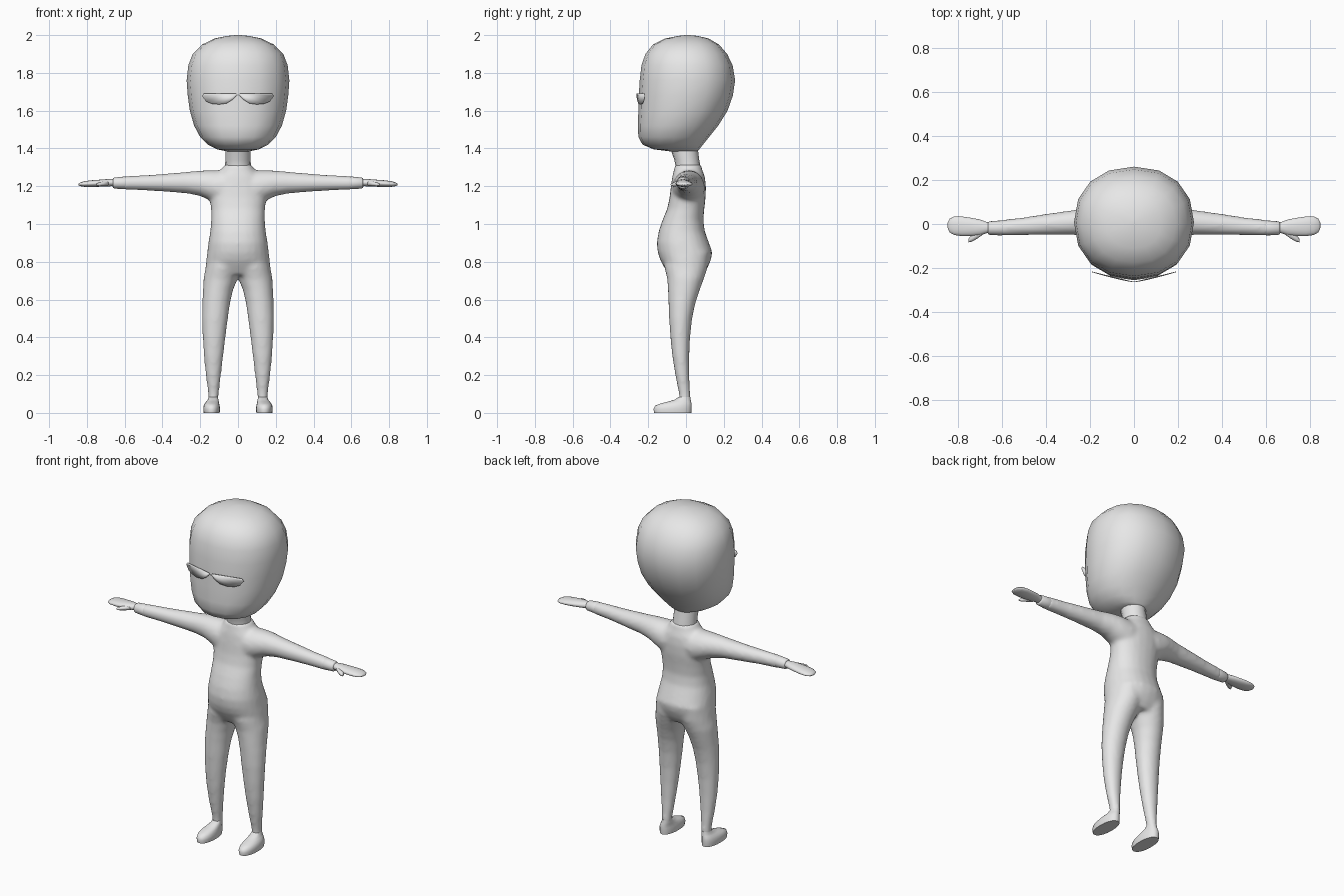
import bpy, bmesh, math

grey = bpy.data.materials.new("light grey")
grey.diffuse_color = (0.8, 0.8, 0.8, 1)


def loft(bm, axis, stations, sides=16, power=2.0):
    """Skin rounded rings; station = (position, a_min, a_max, b_min, b_max)."""
    rings = []
    for pos, a0, a1, b0, b1 in stations:
        ring = []
        for i in range(sides):
            t = 2 * math.pi * i / sides
            c, s = math.cos(t), math.sin(t)
            a = (a0 + a1) / 2 + (a1 - a0) / 2 * math.copysign(abs(c) ** (2 / power), c)
            b = (b0 + b1) / 2 + (b1 - b0) / 2 * math.copysign(abs(s) ** (2 / power), s)
            ring.append(bm.verts.new((a, b, pos) if axis == "z" else (pos, a, b)))
        rings.append(ring)
    faces = [bm.faces.new(rings[0]), bm.faces.new(rings[-1])]
    for r, q in zip(rings, rings[1:]):
        for i in range(sides):
            j = (i + 1) % sides
            faces.append(bm.faces.new((r[i], r[j], q[j], q[i])))
    bmesh.ops.recalc_face_normals(bm, faces=faces)


def finish(bm, name, mirror=False, angle=60):
    me = bpy.data.meshes.new(name)
    bm.to_mesh(me)
    bm.free()
    ob = bpy.data.objects.new(name, me)
    bpy.context.collection.objects.link(ob)
    me.materials.append(grey)
    if mirror:
        ob.modifiers.new("mirror", "MIRROR")
    bpy.ops.object.select_all(action="DESELECT")
    ob.select_set(True)
    bpy.context.view_layer.objects.active = ob
    bpy.ops.object.shade_smooth_by_angle(angle=math.radians(angle))
    return ob


def flip(stations):
    return [(p, -a1, -a0, b0, b1) for p, a0, a1, b0, b1 in stations]


# Head: large egg with a flat face and a sloping back
bm = bmesh.new()
loft(bm, "z", [
    (1.385, -.06, .06, -.09, .06), (1.395, -.11, .11, -.17, .07),
    (1.42, -.16, .16, -.23, .09), (1.46, -.20, .20, -.252, .122),
    (1.52, -.232, .232, -.255, .17), (1.60, -.255, .255, -.252, .22),
    (1.68, -.266, .266, -.25, .248), (1.76, -.272, .272, -.245, .26),
    (1.84, -.263, .263, -.236, .247), (1.90, -.24, .24, -.215, .218),
    (1.95, -.19, .19, -.175, .175), (1.982, -.125, .125, -.11, .12),
    (1.996, -.055, .055, -.04, .06), (2.0, -.01, .01, 0, .02)], 16, 2.2)
finish(bm, "head")

# Neck
bm = bmesh.new()
loft(bm, "z", [(1.27, -.07, .07, -.055, .08), (1.31, -.068, .068, -.056, .076),
               (1.34, -.067, .067, -.062, .07), (1.42, -.067, .067, -.09, .06)])
finish(bm, "neck")

# Body: torso, arms and legs fused into one skin
bm = bmesh.new()
loft(bm, "z", [
    (.73, -.165, .165, -.09, .09), (.77, -.172, .172, -.115, .115),
    (.81, -.168, .168, -.137, .132), (.85, -.163, .163, -.15, .14),
    (.90, -.157, .157, -.155, .122), (.96, -.147, .147, -.145, .1),
    (1.02, -.142, .142, -.125, .092), (1.08, -.143, .143, -.1, .097),
    (1.14, -.15, .15, -.087, .104), (1.20, -.15, .15, -.08, .106),
    (1.25, -.125, .125, -.073, .1), (1.285, -.09, .09, -.064, .087),
    (1.315, -.072, .072, -.058, .08)], 24, 2.2)
arm = [(.02, -.07, .1, 1.12, 1.285), (.1, -.072, .1, 1.10, 1.285),
       (.15, -.065, .095, 1.125, 1.285), (.2, -.056, .083, 1.148, 1.283),
       (.27, -.05, .064, 1.162, 1.276), (.4, -.05, .046, 1.172, 1.265),
       (.5, -.051, .03, 1.178, 1.258), (.61, -.054, .018, 1.182, 1.253)]
leg = [(.06, .104, .158, -.036, .024), (.1, .102, .158, -.038, .023),
       (.2, .09, .171, -.057, .018), (.3, .078, .181, -.073, .018),
       (.4, .066, .187, -.083, .022), (.5, .053, .19, -.09, .033),
       (.58, .042, .189, -.093, .05), (.65, .026, .186, -.096, .073),
       (.71, .002, .183, -.1, .095), (.77, -.02, .172, -.115, .115),
       (.85, 0, .16, -.11, .12)]
loft(bm, "x", arm, 20)
loft(bm, "x", [(-p, *r) for p, *r in arm], 20)
loft(bm, "z", leg, 20)
loft(bm, "z", flip(leg), 20)
body = finish(bm, "body")
skin = body.modifiers.new("fuse", "REMESH")
skin.mode = "VOXEL"
skin.voxel_size = .011
skin.use_smooth_shade = True
relax = body.modifiers.new("relax", "SMOOTH")
relax.factor, relax.iterations = .5, 7

# Cuffs
bm = bmesh.new()
loft(bm, "x", [(.595, -.05, .015, 1.185, 1.25), (.602, -.052, .016, 1.184, 1.251),
               (.655, -.049, .012, 1.188, 1.246), (.661, -.045, .008, 1.192, 1.242)])
finish(bm, "cuff", True)

# Mitten hands
bm = bmesh.new()
loft(bm, "x", [
    (.64, -.04, .005, 1.198, 1.237), (.67, -.042, .01, 1.2, 1.238),
    (.70, -.052, .021, 1.199, 1.237), (.74, -.055, .028, 1.197, 1.234),
    (.78, -.055, .034, 1.196, 1.231), (.815, -.05, .034, 1.197, 1.226),
    (.836, -.038, .024, 1.201, 1.219), (.845, -.018, .006, 1.206, 1.213)])
finish(bm, "hand", True)

# Thumbs: short tapering cone leaning outward
bm = bmesh.new()
loft(bm, "x", [(.685, -.048, -.02, 1.203, 1.228), (.71, -.066, -.03, 1.2, 1.226),
               (.735, -.08, -.045, 1.199, 1.22), (.75, -.083, -.068, 1.204, 1.214)], 10)
finish(bm, "thumb", True)

# Feet with flat soles
bm = bmesh.new()
loft(bm, "z", [
    (0, .097, .182, -.168, .028), (.02, .095, .184, -.172, .03),
    (.038, .097, .182, -.164, .03), (.05, .1, .176, -.135, .029),
    (.06, .102, .168, -.095, .027), (.07, .104, .16, -.06, .025),
    (.085, .106, .156, -.038, .023)], 20, 2.2)
finish(bm, "foot", True)

# Glasses: two thin lens plates swept back from the bridge
bm = bmesh.new()
outline = [(0, 1.683), (.012, 1.692), (.18, 1.692), (.19, 1.678), (.17, 1.65),
           (.14, 1.637), (.10, 1.633), (.06, 1.639), (.03, 1.658), (.012, 1.676)]
bm.faces.new([bm.verts.new((x, -.262 + .045 * (x / .19) ** 1.3, z)) for x, z in outline])
bmesh.ops.triangulate(bm, faces=bm.faces[:])
bmesh.ops.recalc_face_normals(bm, faces=bm.faces[:])
lens = finish(bm, "glasses_lens", True)
plate = lens.modifiers.new("plate", "SOLIDIFY")
plate.thickness = .003
plate.offset = 0
